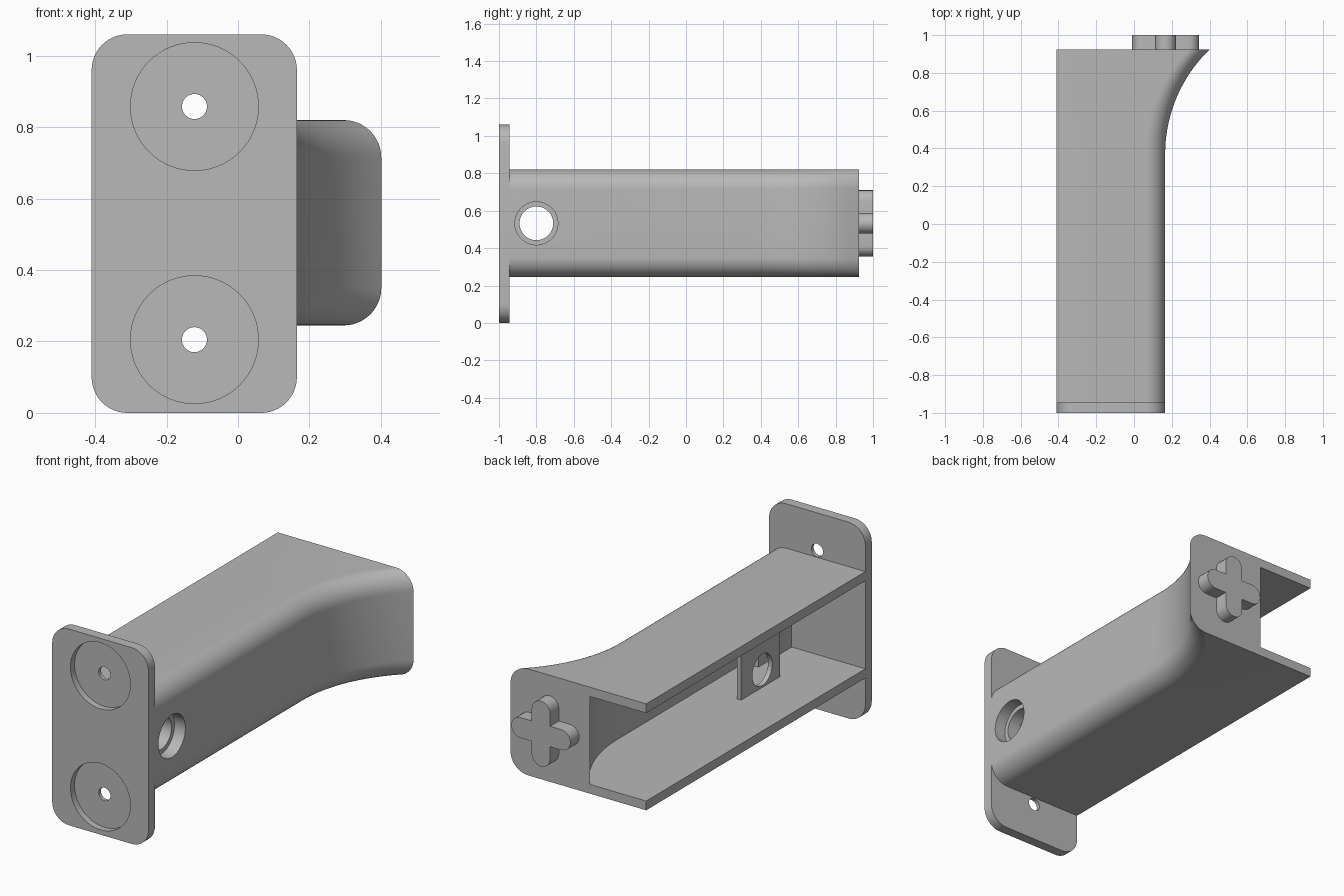
import bpy, bmesh
from math import sin, cos, pi, sqrt, radians
from mathutils import Matrix, Vector

if "Cube" in bpy.data.objects:
    bpy.data.objects.remove(bpy.data.objects["Cube"])

grey = bpy.data.materials.new("plain grey")
grey.use_nodes = True
grey.diffuse_color = (0.48, 0.48, 0.48, 1)
grey.node_tree.nodes["Principled BSDF"].inputs["Base Color"].default_value = grey.diffuse_color

LEFT, SIDE = -0.41, 0.165          # open edge and outer wall
LOW, HIGH, WALL = 0.245, 0.82, 0.05
FRONT, BACK = -0.945, 0.925
MID = (LOW + HIGH) / 2


def make(name, bm):
    bmesh.ops.recalc_face_normals(bm, faces=bm.faces[:])
    mesh = bpy.data.meshes.new(name)
    bm.to_mesh(mesh)
    bm.free()
    mesh.materials.append(grey)
    obj = bpy.data.objects.new(name, mesh)
    bpy.context.collection.objects.link(obj)
    return obj


def loft(name, loops):
    """Skin a row of equal loops and cap both ends."""
    bm = bmesh.new()
    rings = [[bm.verts.new(p) for p in loop] for loop in loops]
    n = len(rings[0])
    for a, b in zip(rings, rings[1:]):
        for i in range(n):
            j = (i + 1) % n
            bm.faces.new((a[i], a[j], b[j], b[i]))
    bm.faces.new(rings[0])
    bm.faces.new(rings[-1])
    return make(name, bm)


def extrude_y(name, outline, y0, y1):
    return loft(name, [[(x, y, z) for x, z in outline] for y in (y0, y1)])


def arc(cx, cz, r, start, end, steps=12):
    angles = [radians(start + (end - start) * i / steps) for i in range(steps + 1)]
    return [(cx + r * cos(a), cz + r * sin(a)) for a in angles]


def box(name, lo, hi):
    outline = [(lo[0], lo[2]), (hi[0], lo[2]), (hi[0], hi[2]), (lo[0], hi[2])]
    return extrude_y(name, outline, lo[1], hi[1])


def drill(targets, centre, axis, radius, depth):
    """Cut a round hole from each target and drop the cutter."""
    bm = bmesh.new()
    turn = Vector((0, 0, 1)).rotation_difference(Vector(axis)).to_matrix().to_4x4()
    bmesh.ops.create_cone(bm, cap_ends=True, segments=64, radius1=radius, radius2=radius,
                          depth=depth, matrix=Matrix.Translation(centre) @ turn)
    cutter = make("hole_cutter", bm)
    cutter.hide_render = True
    for obj in targets:
        mod = obj.modifiers.new("hole", "BOOLEAN")
        mod.operation, mod.solver, mod.object = "DIFFERENCE", "EXACT", cutter
        bpy.context.view_layer.objects.active = obj
        bpy.ops.object.modifier_apply(modifier=mod.name)
    bpy.data.objects.remove(cutter)


# Channel-shaped arm, open on one side, flaring at the back
def bend(y, start, radius=0.77):
    d = max(0, y - start)
    return radius - sqrt(radius * radius - d * d)


def section(y):
    r = 0.105
    outer = SIDE + bend(y, 0.37)
    inner = SIDE - WALL - bend(y, 0.42)
    pts = [(LEFT, LOW)]
    pts += arc(outer - r, LOW + r, r, -90, 0) + arc(outer - r, HIGH - r, r, 0, 90)
    pts += [(LEFT, HIGH), (LEFT, HIGH - WALL), (inner, HIGH - WALL),
            (inner, LOW + WALL), (LEFT, LOW + WALL)]
    return [(x, y, z) for x, z in pts]


stations = [FRONT] + [0.37 + (BACK - 0.37) * i / 24 for i in range(25)]
arm = loft("arm_shell", [section(y) for y in stations])

# Boss behind the side hole
boss = box("side_hole_boss", (0.03, FRONT, LOW + WALL), (0.125, -0.66, HIGH - WALL))
drill([arm, boss], (0.1, -0.8, MID), (1, 0, 0), 0.09, 0.6)
drill([arm, boss], (0.2, -0.8, MID), (1, 0, 0), 0.115, 0.2)

# Mounting plate with two round recesses and screw holes
r, top = 0.1, 1.06
outline = (arc(SIDE - r, r, r, -90, 0) + arc(SIDE - r, top - r, r, 0, 90)
           + arc(LEFT + r, top - r, r, 90, 180) + arc(LEFT + r, r, r, 180, 270))
plate = extrude_y("mounting_plate", outline, -1, FRONT)
for z in (0.205, 0.858):
    drill([plate], (-0.122, -1, z), (0, 1, 0), 0.179, 0.07)
    drill([plate], (-0.122, -1, z), (0, 1, 0), 0.035, 0.3)

# Cross-shaped key on the back
half, reach = 0.055, 0.122
cross = []
for k in range(4):
    lobe = arc(reach, 0, half, -90, 90) + [(half, half)]
    c, s = cos(k * pi / 2), sin(k * pi / 2)
    cross += [(0.167 + x * c - z * s, MID + x * s + z * c) for x, z in lobe]
key = extrude_y("cross_key", cross, BACK - 0.005, 1)

# Small upright tab inside the channel
tab = box("inner_tab", (-0.12, -0.63, LOW + WALL), (-0.095, -0.3, 0.57))
drill([tab], (-0.11, -0.48, 0.39), (1, 0, 0), 0.085, 0.2)

# Smooth shading with sharp edges kept
bpy.ops.object.select_all(action="DESELECT")
for obj in (arm, boss, plate, key, tab):
    obj.select_set(True)
bpy.context.view_layer.objects.active = arm
bpy.ops.object.shade_smooth_by_angle(angle=radians(30))
